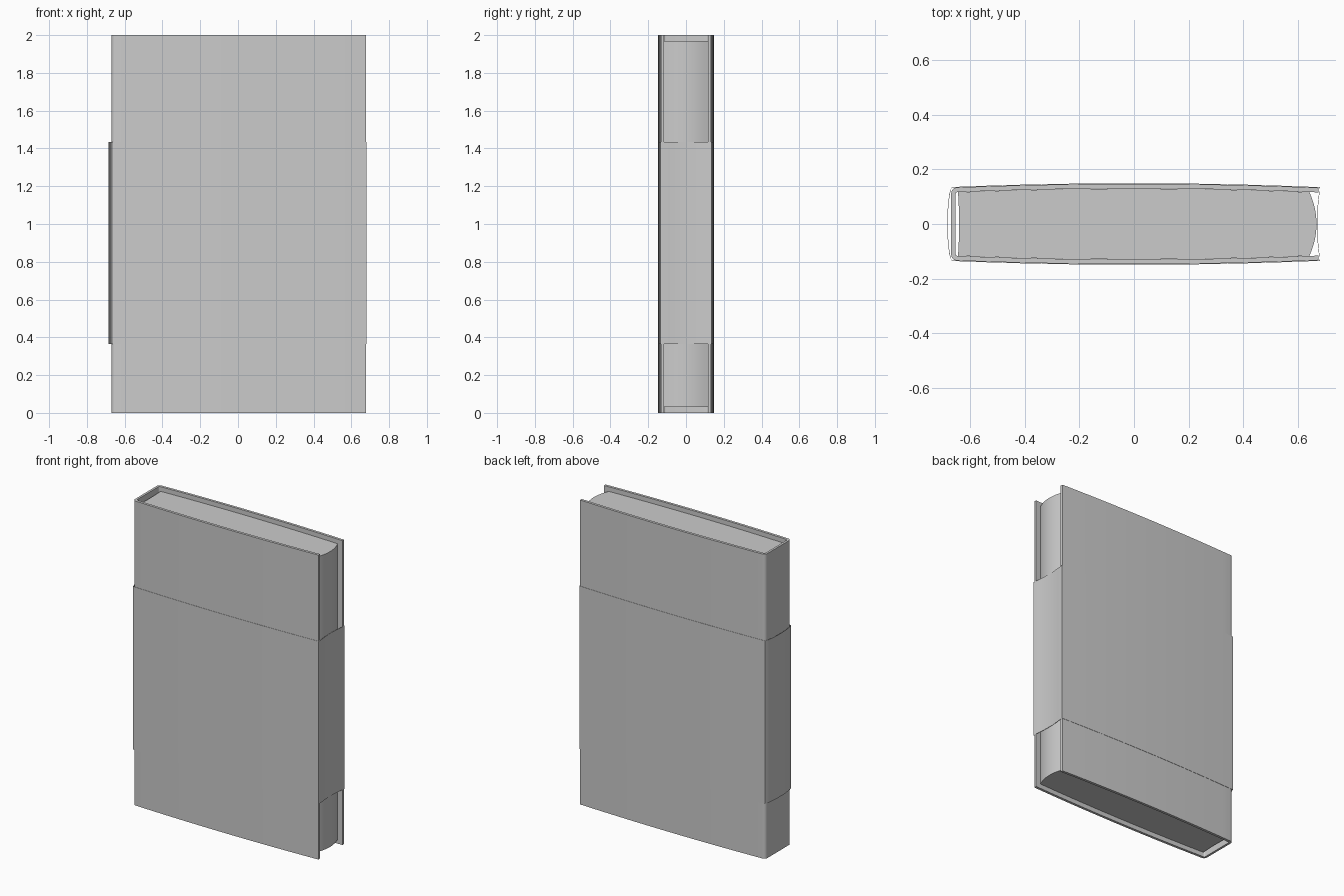
import bpy, bmesh, math

if "Cube" in bpy.data.objects:
    bpy.data.objects.remove(bpy.data.objects["Cube"])


def extrude(name, outline, z0, z1, angle=30):
    """Closed outline (x, y) extruded from z0 to z1 as a capped solid."""
    bm = bmesh.new()
    face = bm.faces.new([bm.verts.new((x, y, z0)) for x, y in outline])
    top = bmesh.ops.extrude_face_region(bm, geom=[face])
    verts = [v for v in top["geom"] if isinstance(v, bmesh.types.BMVert)]
    bmesh.ops.translate(bm, verts=verts, vec=(0, 0, z1 - z0))
    bmesh.ops.recalc_face_normals(bm, faces=bm.faces)
    mesh = bpy.data.meshes.new(name)
    bm.to_mesh(mesh)
    bm.free()
    obj = bpy.data.objects.new(name, mesh)
    bpy.context.collection.objects.link(obj)
    bpy.context.view_layer.objects.active = obj
    obj.select_set(True)
    bpy.ops.object.shade_smooth_by_angle(angle=math.radians(angle))
    obj.select_set(False)
    return obj


def board(x0, x1, mid, sag=0.014, n=24):
    """Gently bowed board line running from x0 to x1 on the +y side."""
    xs = [x0 + (x1 - x0) * i / n for i in range(n + 1)]
    return [(x, mid - sag * (x / 0.67) ** 2) for x in xs]


def corner(x, r, y_top, n=6):
    """Rounded spine corner, from the spine wall up to the board."""
    return [(x + r - r * math.cos(a), y_top - r + r * math.sin(a))
            for a in (math.pi / 2 * i / n for i in range(n))]


def mirrored(points):
    return [(x, -y) for x, y in reversed(points)]


def half_shell(x_spine, x_end, mid, r):
    line = board(x_spine + r, x_end, mid)
    return corner(x_spine, r, line[0][1]) + line


def across(x_edge, x_mid, y, n=12):
    """Curved edge from +y to -y, reaching x_mid at the centre."""
    ts = [1 - 2 * i / n for i in range(n + 1)]
    return [(x_mid + (x_edge - x_mid) * t * t, y * t) for t in ts]


# Cover: two bowed boards joined by a spine, open at the fore edge
outer = half_shell(-0.67, 0.677, 0.147, 0.022)
inner = half_shell(-0.655, 0.677, 0.13, 0.010)
cover = extrude("cover", mirrored(outer) + outer + inner[::-1] + mirrored(inner)[::-1],
                0.0, 2.0)

# Page block: bowed sides, bulging fore edge, slightly hollow spine side
side = board(-0.645, 0.643, 0.1295)
fore_edge = across(0.643, 0.669, side[-1][1])
spine_edge = across(-0.645, -0.641, side[0][1])[::-1]
pages = extrude("page_block", side + fore_edge[1:-1] + mirrored(side) + spine_edge[1:-1],
                0.03, 1.97)

# Paper band: closed loop around the book, bulging at the spine
# and pressed in against the pages at the fore edge


def band_loop(grow):
    line = board(-0.668, 0.681, 0.1475 + grow)
    fore = across(0.681 + grow, 0.6705 + grow, line[-1][1])
    back = across(-0.671 - grow, -0.683 - grow, line[0][1])[::-1]
    return line + fore[1:-1] + mirrored(line) + back[1:-1]


loops = [band_loop(0.0), band_loop(0.0018)]
bm = bmesh.new()
rings = [[bm.verts.new((x, y, z)) for x, y in loop]
         for loop, z in ((loops[0], 0.365), (loops[1], 0.365),
                         (loops[1], 1.435), (loops[0], 1.435))]
count = len(rings[0])
for k in range(4):
    a, b = rings[k], rings[(k + 1) % 4]
    for i in range(count):
        j = (i + 1) % count
        bm.faces.new((a[i], a[j], b[j], b[i]))
bmesh.ops.recalc_face_normals(bm, faces=bm.faces)
mesh = bpy.data.meshes.new("paper_band")
bm.to_mesh(mesh)
bm.free()
band = bpy.data.objects.new("paper_band", mesh)
bpy.context.collection.objects.link(band)
bpy.context.view_layer.objects.active = band
band.select_set(True)
bpy.ops.object.shade_smooth_by_angle(angle=math.radians(30))
